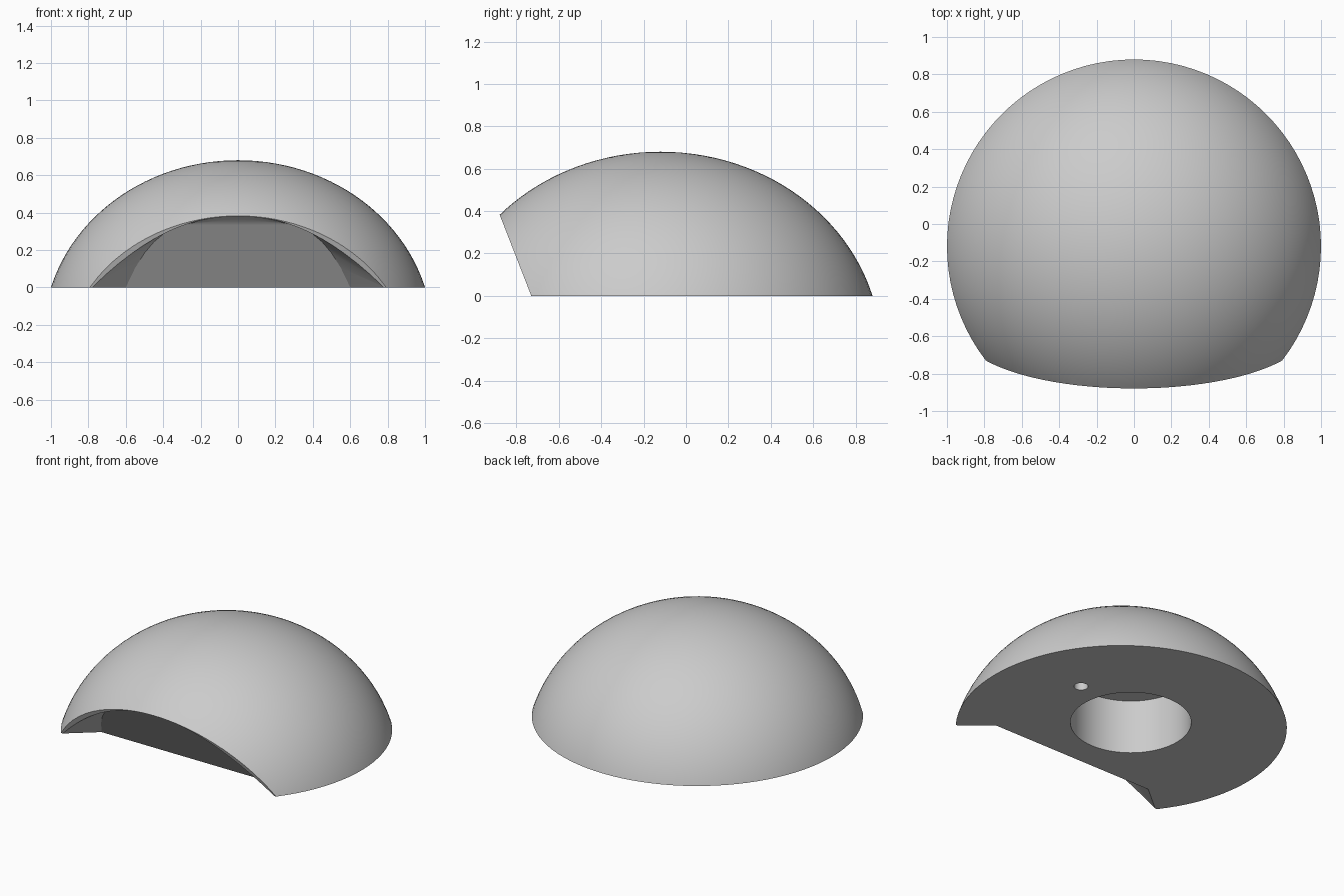
import bpy, bmesh, math
from mathutils import Vector, Matrix

cube = bpy.data.objects.get("Cube")
if cube:
    bpy.data.objects.remove(cube, do_unlink=True)

grey = bpy.data.materials.new("light grey")
grey.use_nodes = True
COLOUR = (0.6, 0.6, 0.6, 1)
grey.diffuse_color = COLOUR
grey.node_tree.nodes["Principled BSDF"].inputs["Base Color"].default_value = COLOUR

CENTRE_Y = -0.12     # dome axis
SINK = 0.26          # ellipsoid centre below the base
HEIGHT = 0.68
RADIUS = 1 / math.sqrt(1 - (SINK / (HEIGHT + SINK)) ** 2)


def make_object(name, bm):
    bmesh.ops.recalc_face_normals(bm, faces=bm.faces)
    mesh = bpy.data.meshes.new(name)
    bm.to_mesh(mesh)
    bm.free()
    mesh.materials.append(grey)
    obj = bpy.data.objects.new(name, mesh)
    bpy.context.collection.objects.link(obj)
    return obj


def cut_plane(bm, point, normal):
    # Removes everything on the normal's side and caps the opening
    geom = bm.verts[:] + bm.edges[:] + bm.faces[:]
    cut = bmesh.ops.bisect_plane(bm, geom=geom, dist=1e-5, plane_co=point,
                                 plane_no=normal, clear_outer=True)
    edges = [e for e in cut["geom_cut"] if isinstance(e, bmesh.types.BMEdge)]
    bmesh.ops.contextual_create(bm, geom=edges)


def cylinder_cutter(name, x, y, radius, depth):
    bm = bmesh.new()
    low = -0.1
    bmesh.ops.create_cone(bm, cap_ends=True, segments=64, radius1=radius,
                          radius2=radius, depth=depth - low,
                          matrix=Matrix.Translation((x, y, (depth + low) / 2)))
    return make_object(name, bm)


def recess_cutter(name):
    # Tapered scoop from the lip outline back to a smaller slanted wall
    bm = bmesh.new()
    steps = 24
    for i in range(steps + 1):
        t = 2 * i / steps - 1
        z = 0.385 * (1 - t * t)
        bm.verts.new((0.785 * t, -0.735 - 0.39 * z, z))
        z = 0.355 * (1 - t ** 4)
        bm.verts.new((0.6 * t, -0.58 - 0.72 * z, z))
    for side in (-1, 1):
        bm.verts.new((0.785 * side, -0.72, -0.05))
        bm.verts.new((0.6 * side, -0.57, -0.05))
    hull = bmesh.ops.convex_hull(bm, input=bm.verts)
    loose = [v for v in hull["geom_interior"] if isinstance(v, bmesh.types.BMVert)]
    bmesh.ops.delete(bm, geom=loose, context="VERTS")
    return make_object(name, bm)


# Dome: squashed ball with flat base and slanted front opening
bm = bmesh.new()
bmesh.ops.create_uvsphere(bm, u_segments=96, v_segments=64, radius=1)
bmesh.ops.scale(bm, vec=(RADIUS, RADIUS, HEIGHT + SINK), verts=bm.verts)
bmesh.ops.translate(bm, vec=(0, CENTRE_Y, -SINK), verts=bm.verts)
cut_plane(bm, Vector((0, 0, 0)), Vector((0, 0, -1)))
cut_plane(bm, Vector((0, -0.73, 0)), Vector((0, -1, -0.39)).normalized())
dome = make_object("dome_shell", bm)

# Front scoop, round socket and small pin hole in the base
cutters = [recess_cutter("front_recess_cutter"),
           cylinder_cutter("socket_cutter", 0, -0.03, 0.365, 0.36),
           cylinder_cutter("pin_hole_cutter", 0.51, 0.11, 0.042, 0.2)]
bpy.context.view_layer.objects.active = dome
dome.select_set(True)
for cutter in cutters:
    cutter.hide_render = True
    mod = dome.modifiers.new(cutter.name, "BOOLEAN")
    mod.operation = "DIFFERENCE"
    mod.solver = "EXACT"
    mod.object = cutter
    bpy.ops.object.modifier_apply(modifier=mod.name)
    bpy.data.objects.remove(cutter, do_unlink=True)

bpy.ops.object.shade_smooth_by_angle(angle=math.radians(30))
